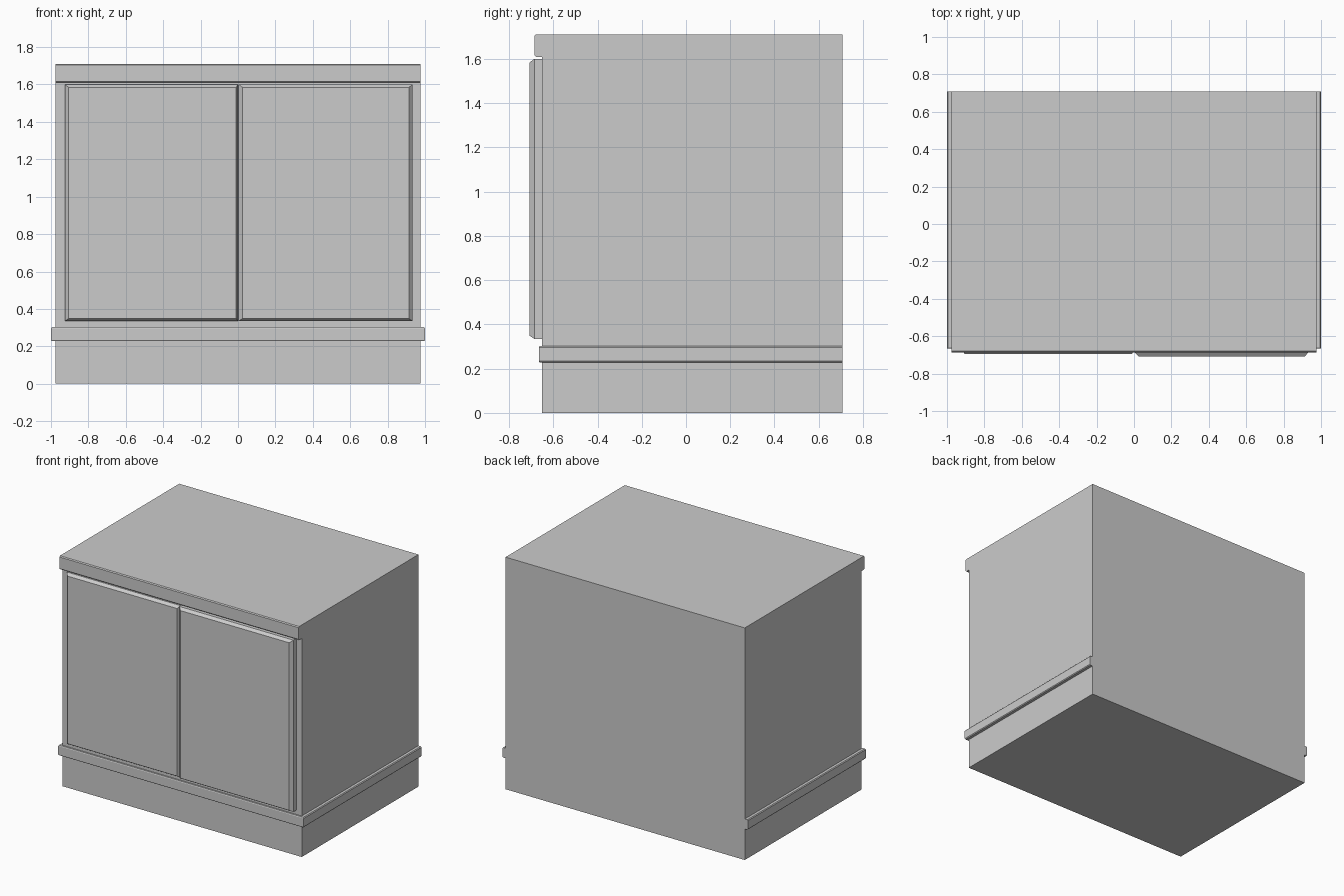
import bpy, bmesh

if "Cube" in bpy.data.objects:
    bpy.data.objects.remove(bpy.data.objects["Cube"])

BACK, FRONT, HALF_W = 0.708, -0.65, 0.975


def loft(name, rings, cap=True):
    """Skin a list of equal-length point rings into one flat-shaded object."""
    bm = bmesh.new()
    loops = [[bm.verts.new(p) for p in ring] for ring in rings]
    n = len(loops[0])
    for a, b in zip(loops, loops[1:]):
        for i in range(n):
            j = (i + 1) % n
            bm.faces.new((a[i], a[j], b[j], b[i]))
    if cap:
        bm.faces.new(loops[0])
        bm.faces.new(loops[-1])
    bmesh.ops.recalc_face_normals(bm, faces=bm.faces)
    mesh = bpy.data.meshes.new(name)
    bm.to_mesh(mesh)
    bm.free()
    obj = bpy.data.objects.new(name, mesh)
    bpy.context.collection.objects.link(obj)
    return obj


def rect(x0, x1, z0, z1, y):
    return [(x0, y, z0), (x1, y, z0), (x1, y, z1), (x0, y, z1)]


# Cabinet body: side profile (y, z) with overhanging top, extruded across x
profile = [(BACK, 0), (FRONT, 0), (FRONT, 1.61), (-0.678, 1.61),
           (-0.686, 1.617), (-0.686, 1.703), (-0.68, 1.71), (BACK, 1.71)]
loft("cabinet_body", [[(x, y, z) for y, z in profile] for x in (-HALF_W, HALF_W)])

# Base moulding: chamfered strip (offset, z) wrapped around left, front and right
strip = [(0, 0.228), (0.02, 0.228), (0.025, 0.234),
         (0.025, 0.296), (0.02, 0.302), (0, 0.302)]
rings = []
for side, at_back in ((-1, True), (-1, False), (1, False), (1, True)):
    rings.append([(side * (HALF_W + o), BACK if at_back else FRONT - 0.6 * o, z)
                  for o, z in strip])
loft("base_moulding", rings)

# Doors: slabs with a chamfered front; the right one stands a little prouder
Z0, Z1 = 0.335, 1.60
for name, x0, x1, in0, in1, edge_y, face_y in (
        ("left_door", -0.925, 0.0, -0.905, -0.01, -0.672, -0.694),
        ("right_door", 0.004, 0.933, 0.025, 0.913, -0.686, -0.708)):
    loft(name, [rect(x0, x1, Z0, Z1, FRONT + 0.01),
                rect(x0, x1, Z0, Z1, edge_y),
                rect(in0, in1, Z0 + 0.014, Z1 - 0.016, face_y)])
